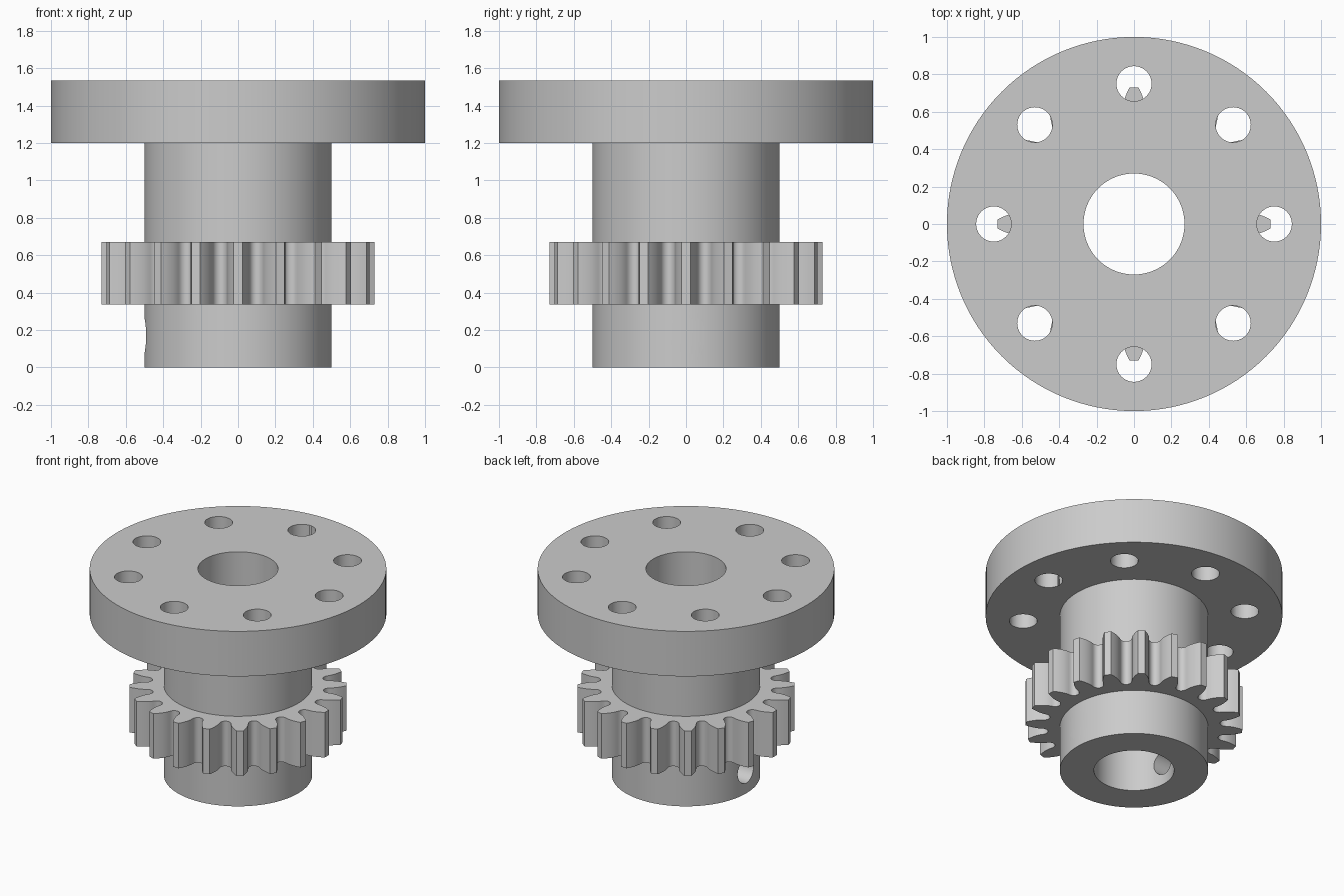
import bpy, bmesh, math
from math import cos, sin, tan, acos, pi, radians

cube = bpy.data.objects.get("Cube")
if cube:
    bpy.data.objects.remove(cube)

# Main dimensions
HEIGHT, FLANGE_Z = 1.535, 1.2
FLANGE_R, HUB_R, BORE_R = 1.0, 0.5, 0.27
GEAR_Z0, GEAR_Z1 = 0.335, 0.67
TEETH, MODULE = 20, 0.0665
HOLE_R, HOLE_CIRCLE, PIN_Z = 0.094, 0.75, 0.17

metal = bpy.data.materials.new("plain grey metal")
metal.use_nodes = True
grey = (0.6, 0.6, 0.6, 1)
metal.diffuse_color = grey
metal.node_tree.nodes["Principled BSDF"].inputs["Base Color"].default_value = grey


def make_object(name, bm):
    bmesh.ops.recalc_face_normals(bm, faces=bm.faces[:])
    mesh = bpy.data.meshes.new(name)
    bm.to_mesh(mesh)
    bm.free()
    mesh.materials.append(metal)
    obj = bpy.data.objects.new(name, mesh)
    bpy.context.collection.objects.link(obj)
    return obj


def ring_points(radius, count):
    return [(radius * cos(2 * pi * i / count), radius * sin(2 * pi * i / count))
            for i in range(count)]


def prism(name, outline, z0, z1):
    """Extrude a closed plan outline from z0 to z1."""
    bm = bmesh.new()
    low = [bm.verts.new((x, y, z0)) for x, y in outline]
    high = [bm.verts.new((x, y, z1)) for x, y in outline]
    bm.faces.new(low)
    bm.faces.new(high)
    for i in range(len(low)):
        j = (i + 1) % len(low)
        bm.faces.new((low[i], low[j], high[j], high[i]))
    return make_object(name, bm)


def lathe(name, profile, segments):
    """Turn a closed radius/height profile around the z axis."""
    bm = bmesh.new()
    rings = [[bm.verts.new((x, y, z)) for x, y in ring_points(r, segments)]
             for r, z in profile]
    for a, b in zip(rings, rings[1:] + rings[:1]):
        for i in range(segments):
            j = (i + 1) % segments
            bm.faces.new((a[i], a[j], b[j], b[i]))
    return make_object(name, bm)


def gear_outline():
    """Involute teeth with rounded roots, one tooth centred on +x."""
    pitch = MODULE * TEETH / 2
    base, tip, root = pitch * cos(radians(20)), pitch + MODULE, pitch - 1.25 * MODULE

    def involute(a):
        return tan(a) - a

    half_base = pi / (2 * TEETH) + involute(radians(20))
    flank = []
    for k in range(7):
        r = base + (tip - base) * k / 6
        flank.append((r, half_base - involute(acos(min(1, base / r)))))
    # Rounded root, from the middle of the gap up to the flank
    gap = pi / TEETH
    floor = []
    for k in range(5):
        t = k / 5 * pi / 2
        floor.append((base - (base - root) * cos(t), gap - (gap - half_base) * sin(t)))
    side = floor + flank
    tooth = [(r, -a) for r, a in side] + [(r, a) for r, a in reversed(side[1:])]
    points = []
    for i in range(TEETH):
        turn = 2 * pi * i / TEETH
        points += [(r * cos(a + turn), r * sin(a + turn)) for r, a in tooth]
    return points


def boolean(target, tool, operation):
    mod = target.modifiers.new(tool.name, 'BOOLEAN')
    mod.operation, mod.solver, mod.object = operation, 'EXACT', tool
    bpy.context.view_layer.objects.active = target
    bpy.ops.object.modifier_apply(modifier=mod.name)
    bpy.data.objects.remove(tool)


# Turned hub and flange with the centre bore
body = lathe("flanged_gear_hub", [
    (BORE_R, 0), (HUB_R, 0), (HUB_R, FLANGE_Z), (FLANGE_R, FLANGE_Z),
    (FLANGE_R, HEIGHT), (BORE_R, HEIGHT)], 128)

# Gear, fused around the hub and opened inside the hub wall
gear = prism("gear", gear_outline(), GEAR_Z0, GEAR_Z1)
boolean(gear, prism("gear_core", ring_points(0.4, 64), 0, 1), 'DIFFERENCE')
boolean(body, gear, 'UNION')

# Eight bolt holes through the flange
for i in range(8):
    a = i * pi / 4
    drill = prism("bolt_hole", ring_points(HOLE_R, 40), FLANGE_Z - 0.1, HEIGHT + 0.1)
    drill.location = (HOLE_CIRCLE * cos(a), HOLE_CIRCLE * sin(a), 0)
    boolean(body, drill, 'DIFFERENCE')

# Cross pin hole through both sides of the hub
pin = prism("pin_hole", ring_points(HOLE_R, 40), -1, 1)
pin.rotation_euler = (0, pi / 2, 0)
pin.location = (0, 0, PIN_Z)
boolean(body, pin, 'DIFFERENCE')

# Smooth round walls, crisp edges
bpy.ops.object.select_all(action='DESELECT')
body.select_set(True)
bpy.context.view_layer.objects.active = body
bpy.ops.object.shade_smooth_by_angle(angle=radians(30))
